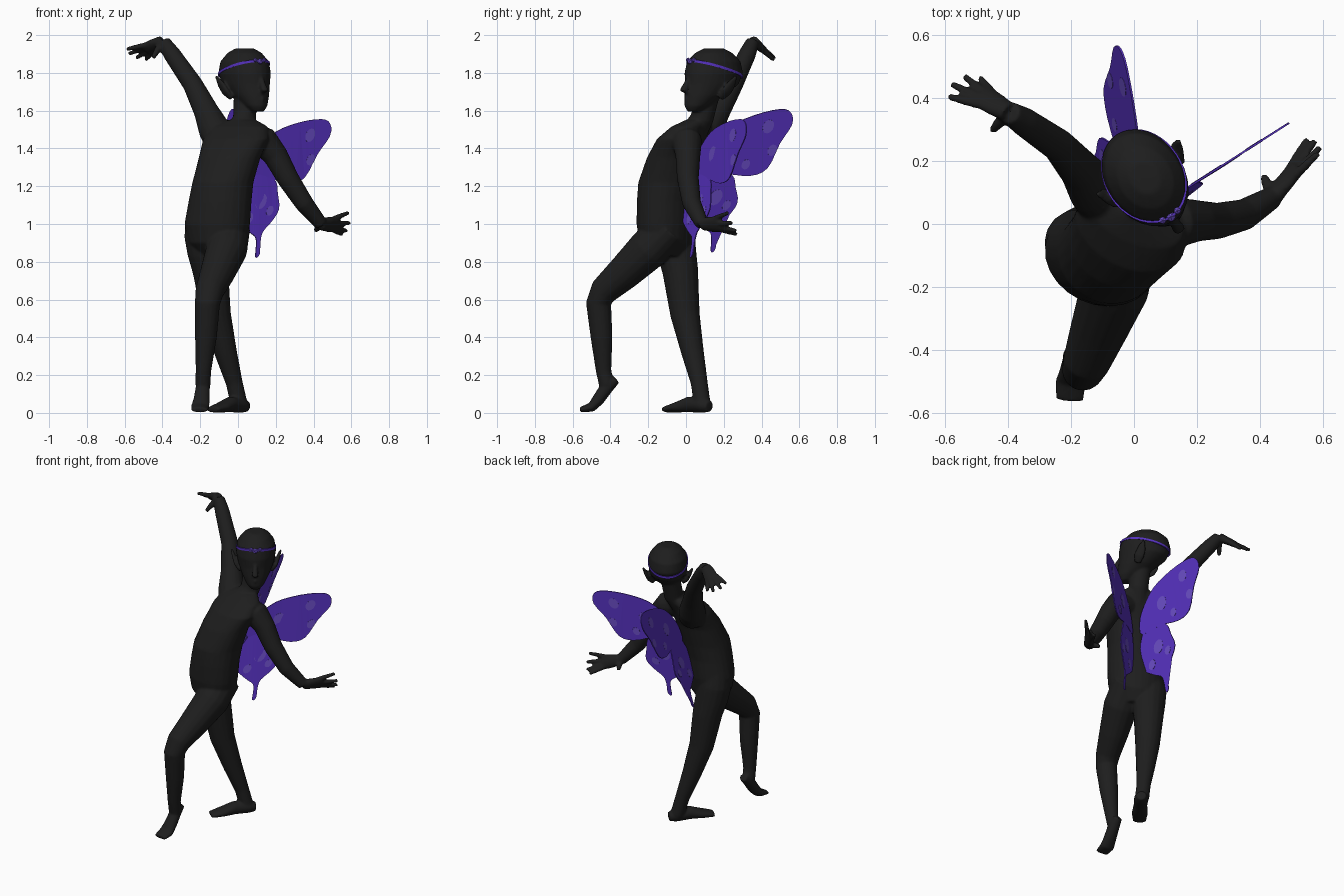
import bpy, bmesh, math
from mathutils import Vector as V


def material(name, rgb):
    m = bpy.data.materials.new(name)
    m.diffuse_color = (*rgb, 1)
    return m


BLACK = material("soft black", (0.013, 0.013, 0.013))
PURPLE = material("purple", (0.095, 0.032, 0.53))
LILAC = material("light purple", (0.145, 0.075, 0.56))


def make_object(name, bm, mat):
    bmesh.ops.recalc_face_normals(bm, faces=bm.faces)
    me = bpy.data.meshes.new(name)
    bm.to_mesh(me)
    bm.free()
    me.materials.append(mat)
    ob = bpy.data.objects.new(name, me)
    bpy.context.collection.objects.link(ob)
    return ob


def tube(bm, pts, side=(1, 0, 0), n=16, flat=False):
    """Loft ellipses along pts (x, y, z, half width[, half depth])."""
    c = [V(p[:3]) for p in pts]
    rings = []
    for i, p in enumerate(pts):
        t = V((0, 0, 1)) if flat else (c[min(i + 1, len(c) - 1)] - c[max(i - 1, 0)]).normalized()
        u = V(side) - t * V(side).dot(t)
        u.normalize()
        w = t.cross(u)
        rings.append([bm.verts.new(c[i] + u * p[3] * math.cos(k * math.tau / n)
                                   + w * p[-1] * math.sin(k * math.tau / n)) for k in range(n)])
    for a, b in zip(rings, rings[1:]):
        for k in range(n):
            bm.faces.new((a[k], a[(k + 1) % n], b[(k + 1) % n], b[k]))
    bm.faces.new(rings[0][::-1])
    bm.faces.new(rings[-1])


body = bmesh.new()

# torso, turned towards -x, leaning back towards the neck
tube(body, [(-.11, -.10, .83, .1, .08), (-.11, -.11, .9, .16, .13), (-.11, -.11, 1.0, .18, .145),
            (-.095, -.11, 1.12, .172, .145), (-.08, -.10, 1.22, .165, .15), (-.045, -.065, 1.35, .17, .135),
            (-.01, -.02, 1.45, .185, .12), (.005, .03, 1.515, .165, .09), (.02, .06, 1.55, .08, .06)],
     (-.9, .43, 0), 24, True)
# neck
tube(body, [(.0, .04, 1.48, .07), (.035, .085, 1.56, .062), (.04, .12, 1.7, .062)])

# head, facing towards +x
HEAD, FWD, SIDE = V((.035, .147, 0)), V((.55, -.835, 0)), V((.835, .55, 0))


def head_pt(s, f, z):
    return HEAD + SIDE * s + FWD * f + V((0, 0, z))


tube(body, [(*head_pt(0, f, z), w, d) for f, z, w, d in [
    (.13, 1.595, .03, .03), (.11, 1.625, .058, .065), (.06, 1.68, .09, .112), (.012, 1.74, .115, .152),
    (0, 1.8, .126, .166), (0, 1.86, .117, .152), (0, 1.905, .085, .105), (0, 1.93, .045, .055)]],
    SIDE, 24, True)
# nose and lips
tube(body, [(*head_pt(0, .145, 1.79), .012), (*head_pt(0, .172, 1.745), .015),
            (*head_pt(0, .193, 1.71), .022), (*head_pt(0, .16, 1.695), .012)], SIDE, 10)
tube(body, [(*head_pt(-.035, .145, 1.66), .006), (*head_pt(0, .17, 1.66), .014),
            (*head_pt(.035, .145, 1.66), .006)], (0, 0, 1), 10)
# pointed ears
for s in (-1, 1):
    tube(body, [(*head_pt(s * .095, .02, 1.665), .02, .012), (*head_pt(s * .122, 0, 1.70), .035, .014),
                (*head_pt(s * .138, -.02, 1.74), .03, .012), (*head_pt(s * .155, -.04, 1.785), .008, .007)],
         FWD, 12)

# arms: raised one on -x, lowered one on +x
tube(body, [(-.09, .06, 1.43, .085), (-.125, .11, 1.5, .085), (-.17, .17, 1.6, .066), (-.24, .25, 1.74, .053),
            (-.35, .325, 1.9, .046), (-.395, .353, 1.965, .036)])
tube(body, [(.07, .0, 1.45, .08), (.14, .005, 1.435, .08), (.2, .01, 1.36, .066), (.265, .01, 1.24, .058),
            (.35, .03, 1.11, .05), (.44, .085, 1.0, .036)], (0, 1, 0))


def hand(wrist, tips, thumb):
    w, tips, th = V(wrist), [V(t) for t in tips], V(thumb)
    across = tips[0] - tips[-1]
    mid = sum(tips, V()) / 4
    tube(body, [(*w, .033, .03), (*w.lerp(mid, .3), .044, .024), (*w.lerp(mid, .58), .046, .02)], across, 14)
    for t in tips:
        tube(body, [(*w.lerp(t, .35), .015), (*w.lerp(t, .7), .0145), (*t, .011)], across, 10)
    tube(body, [(*w, .018), (*w.lerp(th, .6), .018), (*th, .012)], across, 10)


hand((-.4, .355, 1.968), [(-.59, .405, 1.925), (-.58, .445, 1.9), (-.54, .47, 1.878), (-.49, .465, 1.868)],
     (-.45, .295, 1.88))
hand((.44, .085, 1.0), [(.585, .225, 1.06), (.592, .245, 1.005), (.575, .265, .965), (.55, .27, .945)],
     (.41, .155, .965))

# standing leg and foot
tube(body, [(-.175, -.07, 1.02, .1), (-.178, -.06, .94, .107), (-.163, -.05, .85, .105), (-.145, -.03, .75, .095),
            (-.115, -.005, .52, .078), (-.065, .035, .32, .06), (-.02, .07, .16, .045), (.005, .085, .05, .045)])
tube(body, [(.045, .125, .035, .03, .03), (.015, .09, .04, .046, .04), (-.04, .015, .045, .043, .042),
            (-.085, -.045, .03, .052, .028), (-.135, -.108, .018, .042, .016)], (.75, -.65, 0))
# forward leg, crossing in front, with the heel lifted
tube(body, [(-.04, -.09, .98, .105), (-.06, -.2, .865, .11), (-.11, -.33, .74, .092), (-.15, -.435, .645, .076),
            (-.162, -.463, .58, .067), (-.17, -.447, .4, .058), (-.183, -.436, .22, .041), (-.186, -.42, .15, .041)])
tube(body, [(-.18, -.37, .178, .028, .025), (-.186, -.42, .135, .038, .036), (-.193, -.465, .07, .043, .033),
            (-.2, -.5, .03, .05, .026), (-.205, -.56, .016, .045, .014)], (1, 0, 0))

ob = make_object("body", body, BLACK)
mod = ob.modifiers.new("fuse", 'REMESH')
mod.mode, mod.voxel_size, mod.use_smooth_shade = 'VOXEL', .007, True
mod = ob.modifiers.new("soften", 'SMOOTH')
mod.factor, mod.iterations = .5, 6
mod = ob.modifiers.new("simplify", 'DECIMATE')
mod.ratio = .3

# headband, higher at the forehead
bm = bmesh.new()
rows = []
for k in range(40):
    a = k * math.tau / 40
    z = 1.82 + .045 * math.cos(a)
    rows.append([bm.verts.new(head_pt(r * .125 * math.sin(a), r * .157 * math.cos(a) - .006, z + dz))
                 for r, dz in ((.96, -.007), (1.01, -.007), (1.01, .007), (.96, .007))])
for k in range(40):
    a, b = rows[k], rows[(k + 1) % 40]
    for j in range(4):
        bm.faces.new((a[j], a[(j + 1) % 4], b[(j + 1) % 4], b[j]))
make_object("headband", bm, PURPLE)
# jewel of small studs on the forehead
bm = bmesh.new()
for s, r, z in ((-.028, .013, 1.868), (0, .018, 1.86), (.028, .013, 1.868)):
    vs = bmesh.ops.create_icosphere(bm, subdivisions=1, radius=r)["verts"]
    bmesh.ops.translate(bm, verts=vs, vec=head_pt(s, .148 - abs(s) * .15, z))
make_object("headband_jewel", bm, LILAC)

# butterfly wings: outlines as (distance out from spine, height along spine)
FORE = [(.06, -.01), (.045, .05), (.07, .13), (.165, .235), (.306, .288), (.44, .305), (.5, .28), (.516, .215),
        (.466, .12), (.42, -.005), (.337, -.035), (.2, -.01)]
HIND = [(.07, .005), (.14, .02), (.24, -.02), (.275, -.09), (.306, -.17), (.28, -.235), (.24, -.29), (.238, -.34),
        (.252, -.41), (.232, -.425), (.215, -.35), (.195, -.315), (.15, -.29), (.06, -.22), (.04, -.1)]
SPOTS = [(.39, .22, .03), (.43, .09, .025), (.22, .12, .035), (.3, .03, .022),
         (.18, -.13, .035), (.25, -.18, .022), (.13, -.22, .025)]


def smooth_loop(p, steps=3):
    """Catmull-Rom resampling of a closed outline."""
    out = []
    for i in range(len(p)):
        a, b, c, d = (V(p[(i + j) % len(p)]) for j in (-1, 0, 1, 2))
        for s in range(steps):
            t = s / steps
            out.append(.5 * (2 * b + (c - a) * t + (2 * a - 5 * b + 4 * c - d) * t * t
                             + (3 * b - a - 3 * c + d) * t ** 3))
    return out


def wing_sheet(name, loops, out, mat, thick):
    bm = bmesh.new()
    for loop in loops:
        vs = []
        for a, h in loop:
            up = V((.24, .15 if h > 0 else .26, 1))
            vs.append(bm.verts.new(V((0, .008, 1.25)) + V(out) * a + up * h))
        bm.faces.new(vs)
    bmesh.ops.triangulate(bm, faces=bm.faces)
    ob = make_object(name, bm, mat)
    mod = ob.modifiers.new("thickness", 'SOLIDIFY')
    mod.thickness, mod.offset = thick, 0


for label, out in (("left", (.84, .535, 0)), ("right", (-.22, 1.01, .12))):
    wing_sheet(label + "_wing", [smooth_loop(FORE), smooth_loop(HIND)], out, PURPLE, .006)
    discs = [[(a + r * math.cos(k * math.tau / 12), h + 1.2 * r * math.sin(k * math.tau / 12))
              for k in range(12)] for a, h, r in SPOTS]
    wing_sheet(label + "_wing_spots", discs, out, LILAC, .008)
